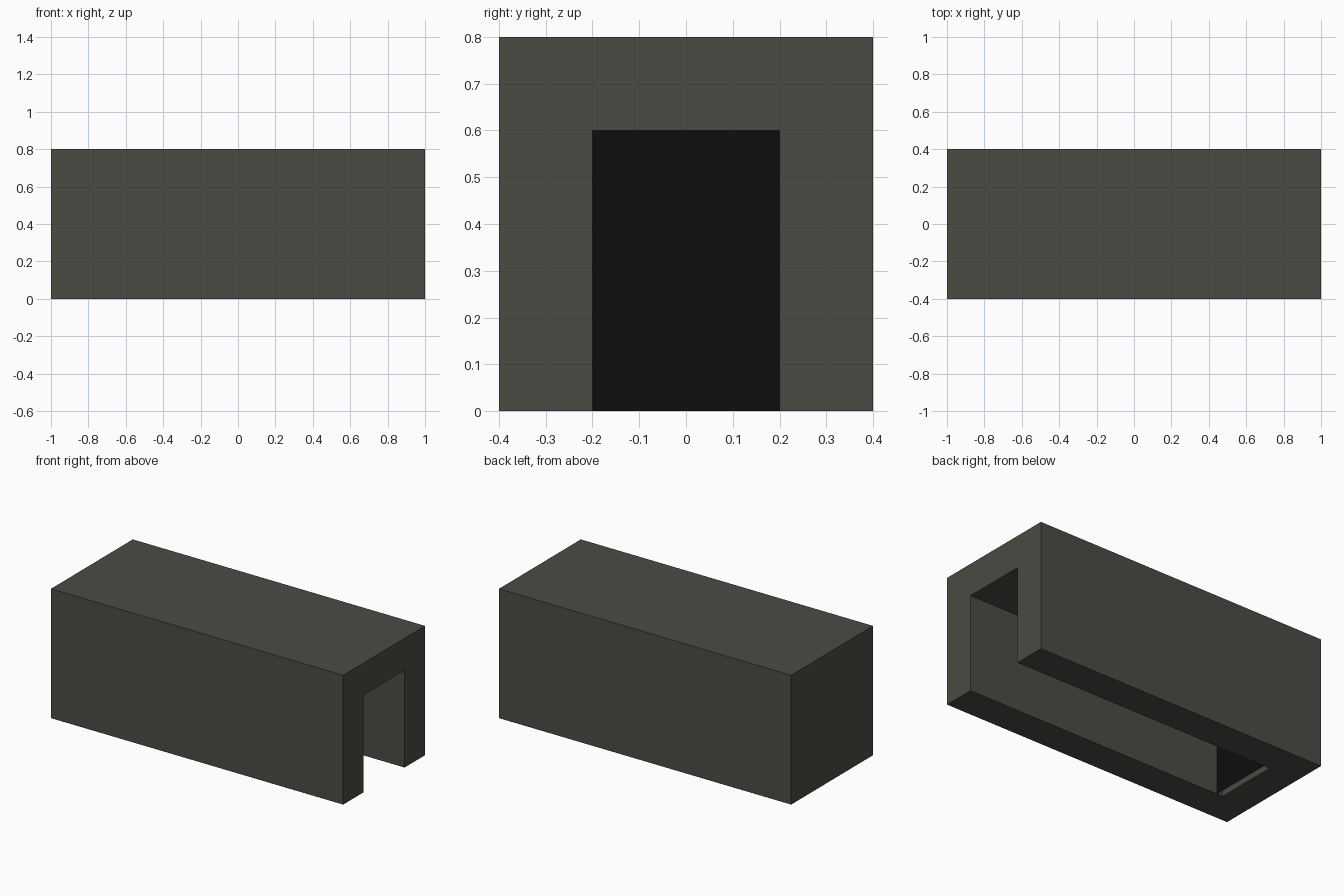
import bpy
from math import radians

cube = bpy.data.objects.get("Cube")
if cube:
    bpy.data.objects.remove(cube, do_unlink=True)


def material(name, rgb):
    mat = bpy.data.materials.new(name)
    mat.use_nodes = True
    color = (*rgb, 1)
    mat.diffuse_color = color
    bsdf = mat.node_tree.nodes["Principled BSDF"]
    bsdf.inputs["Base Color"].default_value = color
    bsdf.inputs["Roughness"].default_value = 0.9
    return mat


def box(name, low, high):
    center = [(a + b) / 2 for a, b in zip(low, high)]
    bpy.ops.mesh.primitive_cube_add(size=1, location=center)
    obj = bpy.context.object
    obj.name = name
    obj.scale = [b - a for a, b in zip(low, high)]
    bpy.ops.object.transform_apply(location=True, rotation=True, scale=True)
    return obj


stone = material("dark warm grey", (0.070, 0.070, 0.059))
black = material("near black", (0.004, 0.004, 0.004))

# Slot, open at one end and underneath
slot = box("slot_cutter", (-0.8, -0.2, -0.2), (1.2, 0.2, 0.6))
slot.hide_render = True

# Tunnel body: solid block with the slot cut out, leaving a closed end wall
body = box("tunnel_body", (-1, -0.4, 0), (1, 0.4, 0.8))
body.data.materials.append(stone)
cut = body.modifiers.new("slot", "BOOLEAN")
cut.operation = "DIFFERENCE"
cut.solver = "EXACT"
cut.object = slot
bpy.ops.object.modifier_apply(modifier=cut.name)
bpy.data.objects.remove(slot, do_unlink=True)

# Dark panel standing just in front of the end wall
bpy.ops.mesh.primitive_plane_add(size=1, location=(-0.76, 0, 0.3),
                                 rotation=(0, radians(90), 0))
panel = bpy.context.object
panel.name = "dark_end_panel"
panel.scale = (0.6, 0.4, 1)
bpy.ops.object.transform_apply(location=True, rotation=True, scale=True)
panel.data.materials.append(black)
